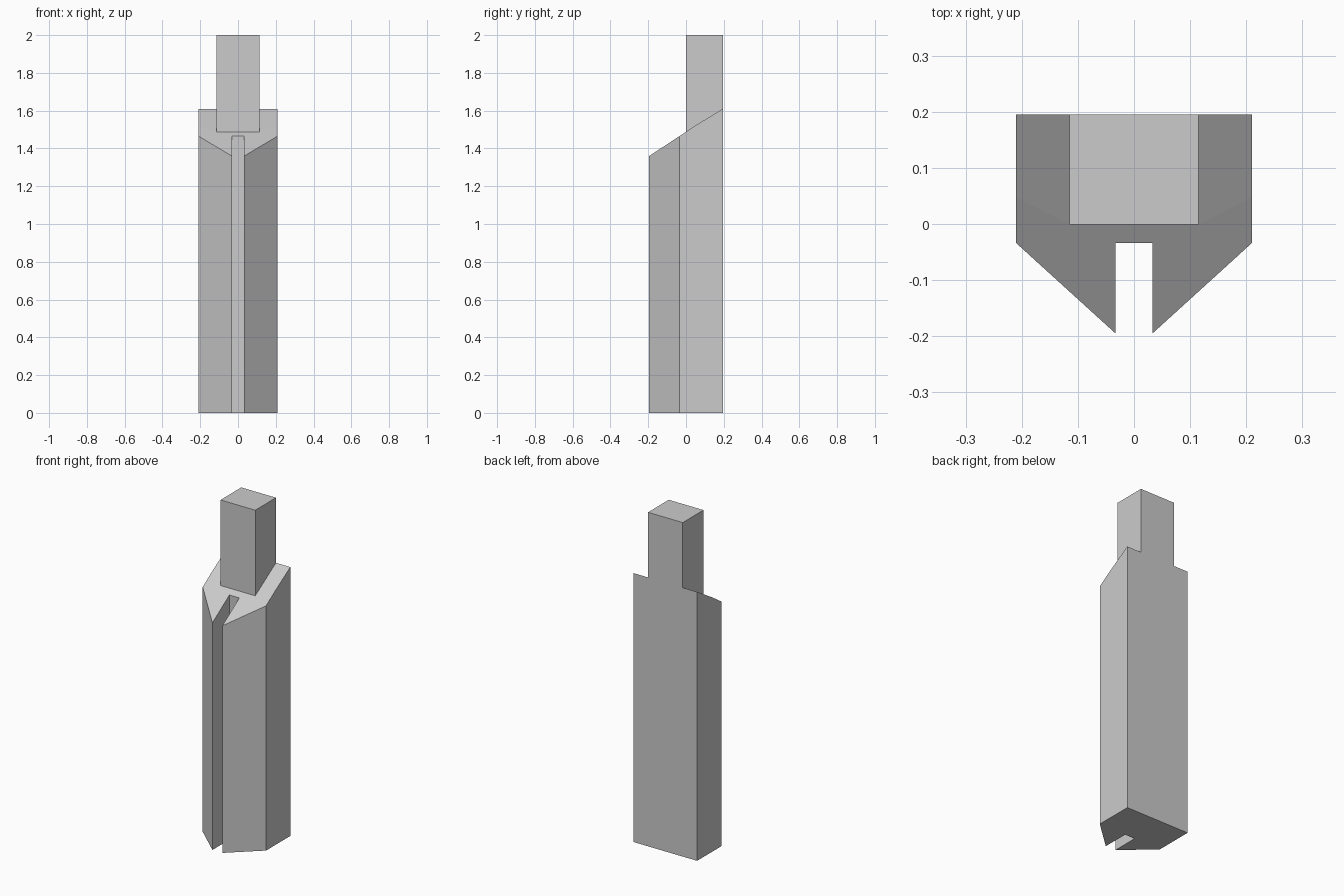
import bpy, bmesh, math

if "Cube" in bpy.data.objects:
    bpy.data.objects.remove(bpy.data.objects["Cube"])

W, D, PEG, SLOT = 0.21, 0.195, 0.115, 0.033   # half sizes
SHOULDER, PEG_Y, FOLD_Y = -0.034, -0.001, 0.048


def top_height(y):
    # sloped top, slightly shallower behind the fold
    return 1.36 + 0.656 * (y + D) if y <= FOLD_Y else 1.61 - 0.61 * (D - y)


bm = bmesh.new()
cache = {}


def region(points):
    verts = []
    for p in points:
        if p not in cache:
            cache[p] = bm.verts.new((p[0], p[1], 0))
        verts.append(cache[p])
    return bm.faces.new(verts)


# Footprint: slotted front wedge, peg seat and two rear wings
half = [(W, FOLD_Y), (W, SHOULDER), (SLOT, -D), (SLOT, SHOULDER)]
mirrored = [(-x, y) for x, y in reversed(half)]
region(half + mirrored + [(-PEG, PEG_Y), (PEG, PEG_Y)])
region([(-PEG, PEG_Y), (PEG, PEG_Y), (PEG, D), (-PEG, D)])
for s in (-1, 1):
    region([(s * PEG, PEG_Y), (s * W, FOLD_Y), (s * W, D), (s * PEG, D)])
bmesh.ops.recalc_face_normals(bm, faces=bm.faces[:])

# Raise the footprint to the sloped top
ret = bmesh.ops.extrude_face_region(bm, geom=bm.faces[:], use_keep_orig=True)
for v in [g for g in ret["geom"] if isinstance(g, bmesh.types.BMVert)]:
    v.co.z = top_height(v.co.y)

# Raise the square peg from its seat
seat = next(f for f in bm.faces if f.calc_center_median().z > 1
            and all(abs(abs(v.co.x) - PEG) < 1e-4 for v in f.verts))
ret = bmesh.ops.extrude_face_region(bm, geom=[seat])
for v in [g for g in ret["geom"] if isinstance(g, bmesh.types.BMVert)]:
    v.co.z = 2.0
if seat.is_valid:
    bmesh.ops.delete(bm, geom=[seat], context='FACES_ONLY')

# Merge coplanar faces
bmesh.ops.recalc_face_normals(bm, faces=bm.faces[:])
bmesh.ops.dissolve_limit(bm, angle_limit=math.radians(0.3),
                         verts=bm.verts[:], edges=bm.edges[:])

mesh = bpy.data.meshes.new("slotted_post")
bm.to_mesh(mesh)
bm.free()
bpy.context.collection.objects.link(bpy.data.objects.new("slotted_post", mesh))
